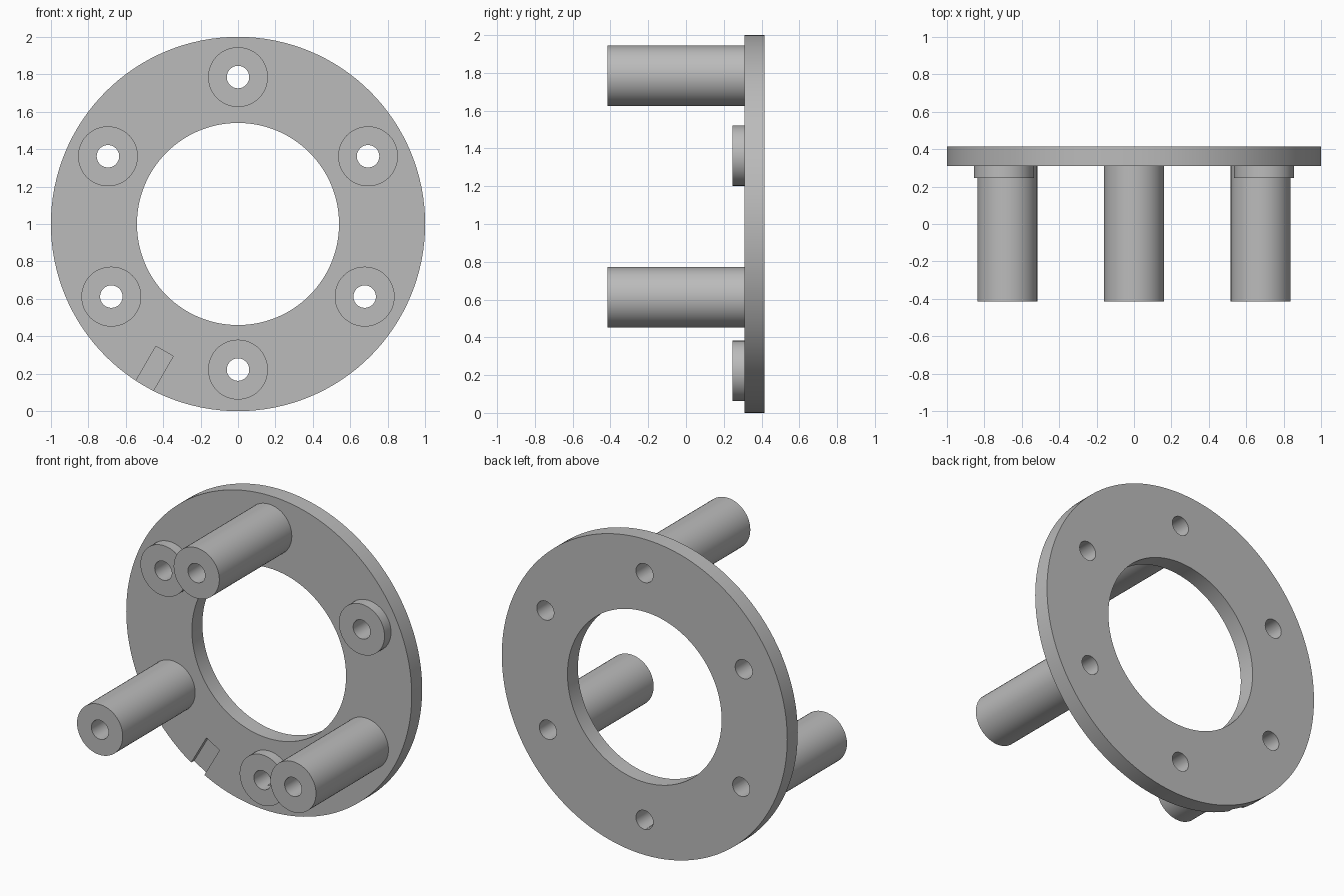
import bpy, bmesh, math
from mathutils import Matrix, Vector

cube = bpy.data.objects.get("Cube")
if cube:
    bpy.data.objects.remove(cube, do_unlink=True)

PLATE_FRONT, PLATE_BACK = 0.31, 0.415
POST_FRONT, BOSS_FRONT = -0.415, 0.245
BOSS_R, HOLE_R = 0.16, 0.06

grey = bpy.data.materials.new("grey metal")
grey.use_nodes = True
grey.diffuse_color = (0.5, 0.5, 0.5, 1)
grey.node_tree.nodes["Principled BSDF"].inputs["Base Color"].default_value = (0.5, 0.5, 0.5, 1)


def add_object(name, bm):
    bmesh.ops.recalc_face_normals(bm, faces=bm.faces)
    mesh = bpy.data.meshes.new(name)
    bm.to_mesh(mesh)
    bm.free()
    mesh.materials.append(grey)
    obj = bpy.data.objects.new(name, mesh)
    bpy.context.collection.objects.link(obj)
    return obj


def lathe(name, profile, x, z, sides, closed):
    """Sweep (radius, y) points around an axis parallel to y."""
    bm = bmesh.new()
    rings = []
    for r, y in profile:
        angles = [2 * math.pi * i / sides for i in range(sides)]
        rings.append([bm.verts.new((x + r * math.cos(a), y, z + r * math.sin(a))) for a in angles])
    pairs = list(zip(rings, rings[1:]))
    if closed:
        pairs.append((rings[-1], rings[0]))
    for a, b in pairs:
        for i in range(sides):
            j = (i + 1) % sides
            bm.faces.new((a[i], a[j], b[j], b[i]))
    bm.normal_update()
    obj = add_object(name, bm)
    # open tubes must face away from their wall
    probe = obj.data.polygons[sides]
    if not closed and probe.normal.y > 0:
        obj.data.flip_normals()
    return obj


def smooth(obj):
    bpy.ops.object.select_all(action='DESELECT')
    obj.select_set(True)
    bpy.context.view_layer.objects.active = obj
    bpy.ops.object.shade_smooth_by_angle(angle=math.radians(30))


def cut(obj, cutter):
    bpy.context.view_layer.objects.active = obj
    mod = obj.modifiers.new("cut", 'BOOLEAN')
    mod.operation, mod.solver, mod.object = 'DIFFERENCE', 'EXACT', cutter
    bpy.ops.object.modifier_apply(modifier=mod.name)
    bpy.data.objects.remove(cutter, do_unlink=True)


posts = [("top_post", 0, 1.785), ("left_post", 0.677, 0.612), ("right_post", -0.677, 0.612)]
bosses = [("bottom_boss", 0, 0.222), ("left_boss", 0.695, 1.362), ("right_boss", -0.695, 1.362)]

# Ring plate
plate = lathe("ring_plate", [(0.54, PLATE_FRONT), (1, PLATE_FRONT), (1, PLATE_BACK), (0.54, PLATE_BACK)],
              0, 1, 128, True)

# Bolt holes through the plate
for name, x, z in posts + bosses:
    bm = bmesh.new()
    bmesh.ops.create_cone(bm, cap_ends=True, segments=48, radius1=HOLE_R, radius2=HOLE_R, depth=0.4,
                          matrix=Matrix.Translation((x, 0.36, z)) @ Matrix.Rotation(math.pi / 2, 4, 'X'))
    cutter = add_object("hole_cutter", bm)
    cutter.hide_render = True
    cut(plate, cutter)

# Shallow radial notch at the lower right of the front face
direction = Vector((-0.5, 0, -math.sqrt(0.75)))
bm = bmesh.new()
place = Matrix.Translation(Vector((0, PLATE_FRONT, 1)) + direction * 0.935)
bmesh.ops.create_cube(bm, size=1, matrix=place @ Matrix.Rotation(math.radians(30), 4, 'Y')
                      @ Matrix.Diagonal((0.107, 0.06, 0.3, 1)))
cutter = add_object("notch_cutter", bm)
cutter.hide_render = True
cut(plate, cutter)
smooth(plate)

# Tall posts and short bosses, each with a bore
for group, front in ((posts, POST_FRONT), (bosses, BOSS_FRONT)):
    for name, x, z in group:
        profile = [(HOLE_R, PLATE_FRONT), (HOLE_R, front), (BOSS_R, front), (BOSS_R, PLATE_FRONT)]
        smooth(lathe(name, profile, x, z, 48, False))
